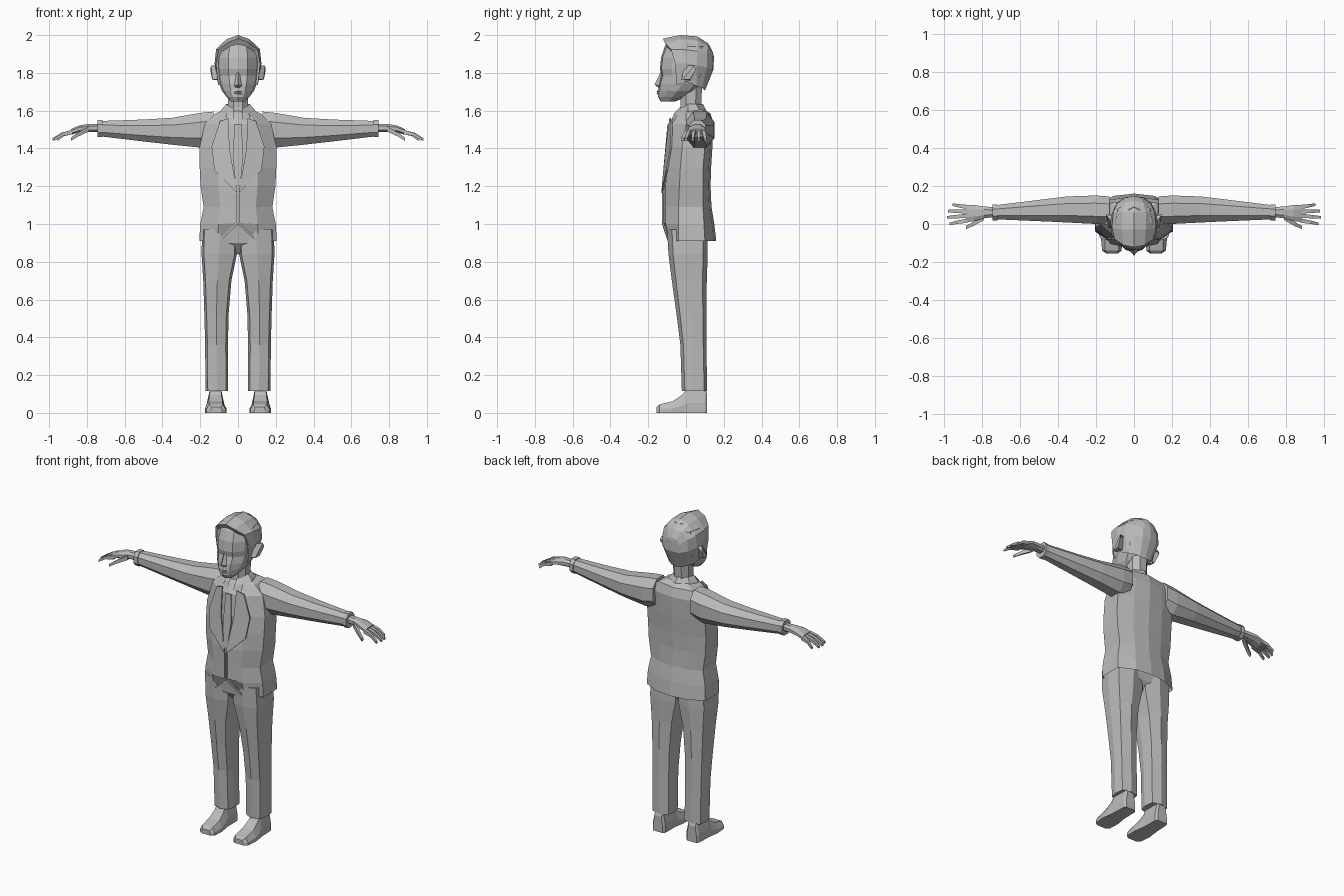
import bpy, bmesh, math
from mathutils import Vector

grey = bpy.data.materials.new("plain grey")
grey.diffuse_color = (0.5, 0.5, 0.5, 1)


def finish(name, bm, mirror=False):
    bmesh.ops.remove_doubles(bm, verts=bm.verts, dist=0.0005)
    bmesh.ops.recalc_face_normals(bm, faces=bm.faces)
    me = bpy.data.meshes.new(name)
    bm.to_mesh(me)
    bm.free()
    me.materials.append(grey)
    ob = bpy.data.objects.new(name, me)
    bpy.context.collection.objects.link(ob)
    if mirror:
        ob.modifiers.new("mirror", 'MIRROR')
    return ob


def loft(name, rings, closed=True, caps=(True, True), mirror=False):
    """Skin a list of equal-length rings."""
    bm = bmesh.new()
    vs = [[bm.verts.new(p) for p in r] for r in rings]
    n = len(rings[0])
    for a, b in zip(vs, vs[1:]):
        for i in range(n if closed else n - 1):
            j = (i + 1) % n
            bm.faces.new((a[i], a[j], b[j], b[i]))
    if closed and caps[0]:
        bm.faces.new(vs[0])
    if closed and caps[1]:
        bm.faces.new(vs[-1])
    return finish(name, bm, mirror)


def sym(half):
    """Full ring from a half ring that starts and ends on x = 0."""
    return half + [(-x, y, z) for x, y, z in half[-2:0:-1]]


def octagon(u0, u1, v0, v1, c=0.27):
    """Chamfered rectangle as (u, v) pairs."""
    f = [(c, 0), (1 - c, 0), (1, c), (1, 1 - c), (1 - c, 1), (c, 1), (0, 1 - c), (0, c)]
    return [(u0 + (u1 - u0) * a, v0 + (v1 - v0) * b) for a, b in f]


def plate(name, pts, t=0.008, mirror=True):
    """Thin panel extruded back along y."""
    loft(name, [pts, [(x, y + t, z) for x, y, z in pts]], mirror=mirror)


# Jacket body: z, half width, front y, back y, side front y, side back y
body = [(0.91, .205, -.10, .16, -.04, .10), (1.00, .20, -.12, .15, -.04, .095),
        (1.09, .182, -.12, .135, -.04, .09), (1.20, .198, -.12, .13, -.035, .09),
        (1.30, .203, -.11, .133, -.03, .09), (1.41, .203, -.095, .14, -.02, .10),
        (1.53, .175, -.085, .145, .0, .12), (1.585, .12, -.05, .13, .0, .11),
        (1.605, .07, -.03, .10, .0, .08)]
rings = []
for i, (z, w, f, b, sf, sb) in enumerate(body):
    m = w * 0.52
    rings.append(sym([(0, f, 0.995 if i == 0 else z + .005 * (i == 1)), (m, f + .012, z),
                      (w, sf, z), (w, sb, z), (m, b - .012, z), (0, b, z)]))
loft("jacket_body", rings, caps=(False, True))

# Sleeves: x, y range, z range
sleeve = [(.13, .0, .145, 1.42, 1.595), (.20, .0, .15, 1.405, 1.588),
          (.35, .008, .145, 1.42, 1.562), (.50, .015, .127, 1.437, 1.553),
          (.735, .025, .098, 1.465, 1.545)]
loft("sleeve", [[(x, u, v) for u, v in octagon(a, b, c, d)] for x, a, b, c, d in sleeve], mirror=True)
loft("cuff", [[(x, u, v) for u, v in octagon(.018, .103, 1.46, 1.55)] for x in (.718, .745)], mirror=True)

# Lapels, shirt front, tie and front closing edge
plate("lapel", [(.004, -.131, 1.165), (.125, -.105, 1.285), (.14, -.083, 1.41),
                (.095, -.078, 1.545), (.05, -.088, 1.56), (.045, -.108, 1.40)])
plate("tie", [(-.012, -.128, 1.20), (.012, -.128, 1.20), (.028, -.110, 1.36), (.018, -.098, 1.53),
              (-.018, -.098, 1.53), (-.028, -.110, 1.36)], mirror=False)
plate("front_edge", [(.002, -.127, 1.0), (.01, -.127, 1.0), (.01, -.127, 1.165), (.002, -.127, 1.165)])
plate("hem_edge", [(0, -.127, 1.0), (.09, -.098, .912), (.10, -.098, .918), (.008, -.127, 1.01)])

# Collar: folded band with two front points
collar = []
for z, w, f, b in [(1.57, .108, -.075, .115), (1.605, .088, -.06, .105), (1.635, .062, -.03, .09), (1.60, .052, -.02, .08)]:
    d = z - 1.6
    collar.append([(.02, f, z - .015), (w * .6, f + .012, z - .02), (w, .01, z), (w * .85, b - .035, z), (0, b, z)])
loft("collar", collar, closed=False, mirror=True)

# Neck
neck = [(1.55, .06, -.045, .085), (1.62, .052, -.03, .08), (1.73, .055, -.03, .085)]
loft("neck", [[(x, y, z) for x, y in octagon(-w, w, f, b)] for z, w, f, b in neck])

# Head: z, half width, front y, back y
head = [(1.648, .036, -.135, -.06), (1.672, .06, -.147, .0), (1.705, .085, -.147, .06),
        (1.745, .10, -.143, .10), (1.785, .108, -.130, .125), (1.82, .112, -.138, .133),
        (1.88, .114, -.132, .138), (1.94, .10, -.112, .125), (1.975, .06, -.09, .09)]
loft("head", [sym([(0, f, z), (w * .45, f + .008, z), (w * .87, f + (b - f) * .23, z),
                   (w, f + (b - f) * .5, z), (w * .85, b - (b - f) * .2, z),
                   (w * .4, b - .01, z), (0, b, z)]) for z, w, f, b in head])

# Hair shell: cross sections from the fringe back to the nape
hair = [[(0, -.10, 1.945), (.05, -.10, 1.935), (.088, -.07, 1.91), (.10, -.05, 1.85), (.09, -.045, 1.745)],
        [(0, -.122, 1.982), (.055, -.112, 1.96), (.103, -.08, 1.925), (.117, -.058, 1.85), (.105, -.05, 1.735)],
        [(0, -.03, 2.0), (.062, -.03, 1.978), (.116, -.02, 1.925), (.124, .0, 1.85), (.108, .0, 1.755)],
        [(0, .06, 1.993), (.062, .06, 1.972), (.11, .06, 1.915), (.117, .055, 1.84), (.09, .055, 1.73)],
        [(0, .12, 1.955), (.05, .115, 1.94), (.086, .11, 1.90), (.092, .11, 1.83), (.06, .085, 1.72)],
        [(0, .142, 1.91), (.03, .141, 1.90), (.047, .138, 1.87), (.05, .14, 1.82), (.035, .095, 1.71)],
        [(0, .147, 1.89), (0, .147, 1.885), (0, .147, 1.86), (0, .146, 1.82), (0, .10, 1.705)]]
loft("hair", hair, closed=False, mirror=True)

# Ears: slanted flaring wedges
loft("ear", [[(.105, -.025, 1.765), (.105, .02, 1.76), (.105, .04, 1.84), (.105, -.01, 1.84)],
             [(.135, -.02, 1.765), (.137, .02, 1.765), (.147, .052, 1.815), (.143, .045, 1.838)]], mirror=True)

# Nose and lips
loft("nose", [[(0, -.132, 1.81), (.008, -.128, 1.805), (0, -.12, 1.80), (-.008, -.128, 1.805)],
              [(0, -.167, 1.738), (.02, -.142, 1.732), (0, -.13, 1.725), (-.02, -.142, 1.732)],
              [(0, -.148, 1.724), (.014, -.142, 1.724), (0, -.13, 1.722), (-.014, -.142, 1.724)]])
loft("lips", [[(-.03, -.138, z), (0, y, z), (.03, -.138, z), (0, -.12, z)]
              for z, y in [(1.712, -.147), (1.702, -.157), (1.697, -.150), (1.692, -.156), (1.682, -.147)]])

# Hips under the jacket, narrowing to the crotch
hips = [(.84, .03, -.035, .06), (.90, .15, -.085, .10), (1.02, .165, -.10, .11)]
loft("trouser_hips", [[(x, y, z) for x, y in octagon(-w, w, f, b)] for z, w, f, b in hips])

# Trouser legs: z, inner x, outer x, front y, back y
leg = [(.115, .052, .172, -.022, .112), (.36, .053, .174, -.03, .108), (.52, .05, .178, -.05, .108),
       (.70, .035, .184, -.075, .11), (.84, .006, .193, -.093, .115), (.97, .004, .19, -.10, .115)]
rings = []
for z, a, b, f, k in leg:
    m, d = (a + b) / 2, k - f
    rings.append([(m, f, z), (b - .012, f + d * .12, z), (b, f + d * .45, z), (b - .005, k - d * .12, z),
                  (m, k, z), (a + .005, k - d * .12, z), (a, f + d * .4, z), (a + .012, f + d * .1, z)])
loft("trouser_leg", rings, mirror=True)

# Shoes: y, inner x, outer x, top z, top inset
shoe = [(-.155, .085, .145, .030, .006), (-.14, .065, .168, .045, .016), (-.07, .062, .174, .062, .02),
        (-.02, .07, .168, .095, .018), (.005, .074, .164, .13, .016), (.10, .075, .16, .13, .016), (.112, .085, .152, .10, .01)]
loft("shoe", [[(a, y, 0), (b, y, 0), (b, y, h * .4), (b - i, y, h), (a + i, y, h), (a, y, h * .4)]
              for y, a, b, h, i in shoe], mirror=True)

# Palms: x, y range, z range
palm = [(.72, .038, .088, 1.487, 1.53), (.79, .03, .092, 1.487, 1.53),
        (.84, .015, .10, 1.485, 1.522), (.885, .01, .10, 1.472, 1.502)]
loft("palm", [[(x, u, v) for u, v in octagon(a, b, c, d)] for x, a, b, c, d in palm], mirror=True)


def digit(name, pts, r):
    """Square tapered digit running through three points."""
    rings = []
    for i, p in enumerate(pts):
        s = r * (1 - .2 * i)
        rings.append([(p[0], p[1] + s * a, p[2] + s * b) for a, b in ((-1, -1), (1, -1), (1, 1), (-1, 1))])
    loft(name, rings, mirror=True)


# Fingers and thumb: base y, tip x, tip y
for i, (y, tx, ty) in enumerate([(.019, .972, .0), (.043, .983, .035), (.066, .98, .068), (.089, .955, .102)]):
    digit(f"finger_{i + 1}", [(.875, y, 1.487), ((.885 + tx) / 2, (y + ty) / 2, 1.475), (tx, ty, 1.447)], .0115)
digit("thumb", [(.79, .035, 1.503), (.845, .0, 1.475), (.885, -.018, 1.448)], .014)
